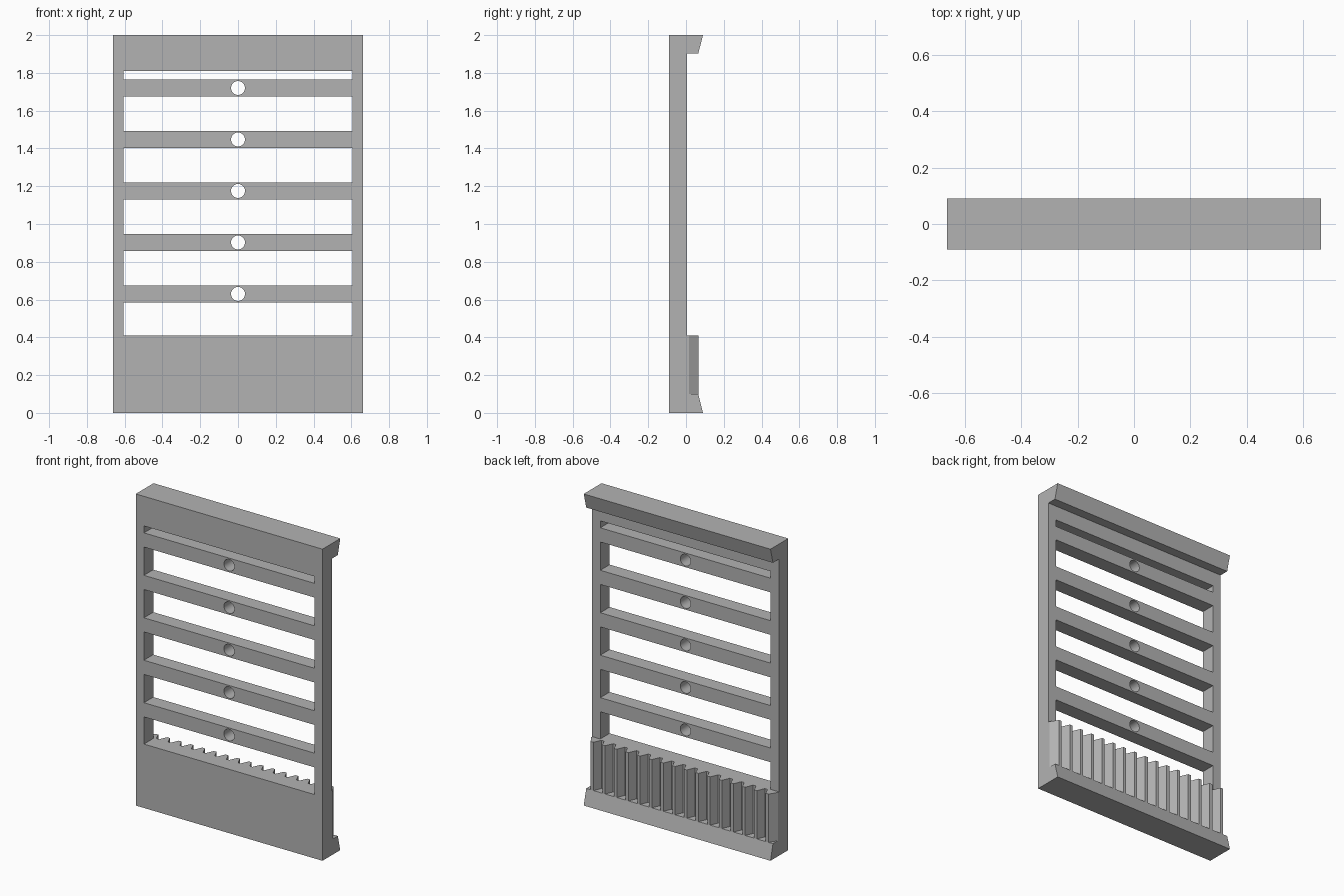
import bpy, bmesh, math
from mathutils import Vector

cube = bpy.data.objects.get("Cube")
if cube:
    bpy.data.objects.remove(cube, do_unlink=True)

grey = bpy.data.materials.new("mid grey")
grey.use_nodes = True
colour = (0.45, 0.45, 0.45, 1)
grey.diffuse_color = colour
grey.node_tree.nodes["Principled BSDF"].inputs["Base Color"].default_value = colour

HALF_W, SLOT_W = 0.663, 0.605
FRONT, BACK, LIP, TIP = -0.09, 0.005, 0.09, 0.065
PITCH, BAR, FIRST = 0.2725, 0.091, 0.63


def rect(w, z0, z1):
    return [(-w, z0), (w, z0), (w, z1), (-w, z1)]


def prism(name, points, offset):
    """Extrude a closed outline of 3D points along an offset."""
    bm = bmesh.new()
    face = bm.faces.new([bm.verts.new(p) for p in points])
    new = bmesh.ops.extrude_face_region(bm, geom=[face])["geom"]
    moved = [v for v in new if isinstance(v, bmesh.types.BMVert)]
    bmesh.ops.translate(bm, verts=moved, vec=Vector(offset))
    if len(bm.faces) < len(points) + 2:
        bm.faces.new([v for v in bm.verts if v not in moved])
    bmesh.ops.recalc_face_normals(bm, faces=bm.faces)
    mesh = bpy.data.meshes.new(name)
    bm.to_mesh(mesh)
    bm.free()
    mesh.materials.append(grey)
    obj = bpy.data.objects.new(name, mesh)
    bpy.context.collection.objects.link(obj)
    return obj


# Slotted panel: filled outline with slots and round holes, given thickness
centres = [FIRST + i * PITCH for i in range(5)]
edges = [0.41] + [c + s * BAR / 2 for c in centres for s in (-1, 1)] + [1.81]
outlines = [rect(HALF_W, 0, 2)]
outlines += [rect(SLOT_W, a, b) for a, b in zip(edges[::2], edges[1::2])]
for c in centres:
    turns = [math.tau * k / 32 for k in range(32)]
    outlines.append([(0.037 * math.cos(t), c + 0.037 * math.sin(t)) for t in turns])

curve = bpy.data.curves.new("slotted_panel", "CURVE")
curve.dimensions = "2D"
curve.fill_mode = "BOTH"
curve.extrude = (BACK - FRONT) / 2
for outline in outlines:
    spline = curve.splines.new("POLY")
    spline.points.add(len(outline) - 1)
    for point, (x, z) in zip(spline.points, outline):
        point.co = (x, z, 0, 1)
    spline.use_cyclic_u = True
curve.materials.append(grey)
panel = bpy.data.objects.new("slotted_panel", curve)
bpy.context.collection.objects.link(panel)
panel.rotation_euler.x = math.pi / 2
panel.location.y = (FRONT + BACK) / 2
bpy.ops.object.select_all(action="DESELECT")
panel.select_set(True)
bpy.context.view_layer.objects.active = panel
bpy.ops.object.convert(target="MESH")
bpy.ops.object.shade_smooth_by_angle(angle=math.radians(30))

# Sloped lips along the top and bottom of the back
for name, outer, inner in (("top_lip", 2, 1.903), ("bottom_lip", 0, 0.1)):
    section = [(BACK, outer), (LIP, outer), (TIP, inner), (BACK, inner)]
    prism(name, [(-HALF_W, y, z) for y, z in section], (2 * HALF_W, 0, 0))

# Toothed rack across the lower back
COUNT, ROOT = 16, 0.015
step = 2 * HALF_W / COUNT
outline = [(HALF_W, BACK), (-HALF_W, BACK)]
for i in range(COUNT):
    for part, y in ((0.12, ROOT), (0.38, TIP), (0.62, TIP), (0.88, ROOT)):
        if i == 0 and y == ROOT and part < 0.5:
            part = 0
        if i == COUNT - 1 and y == ROOT and part > 0.5:
            part = 1
        outline.append((-HALF_W + (i + part) * step, y))
prism("toothed_rack", [(x, y, 0.1) for x, y in outline], (0, 0, 0.31))
